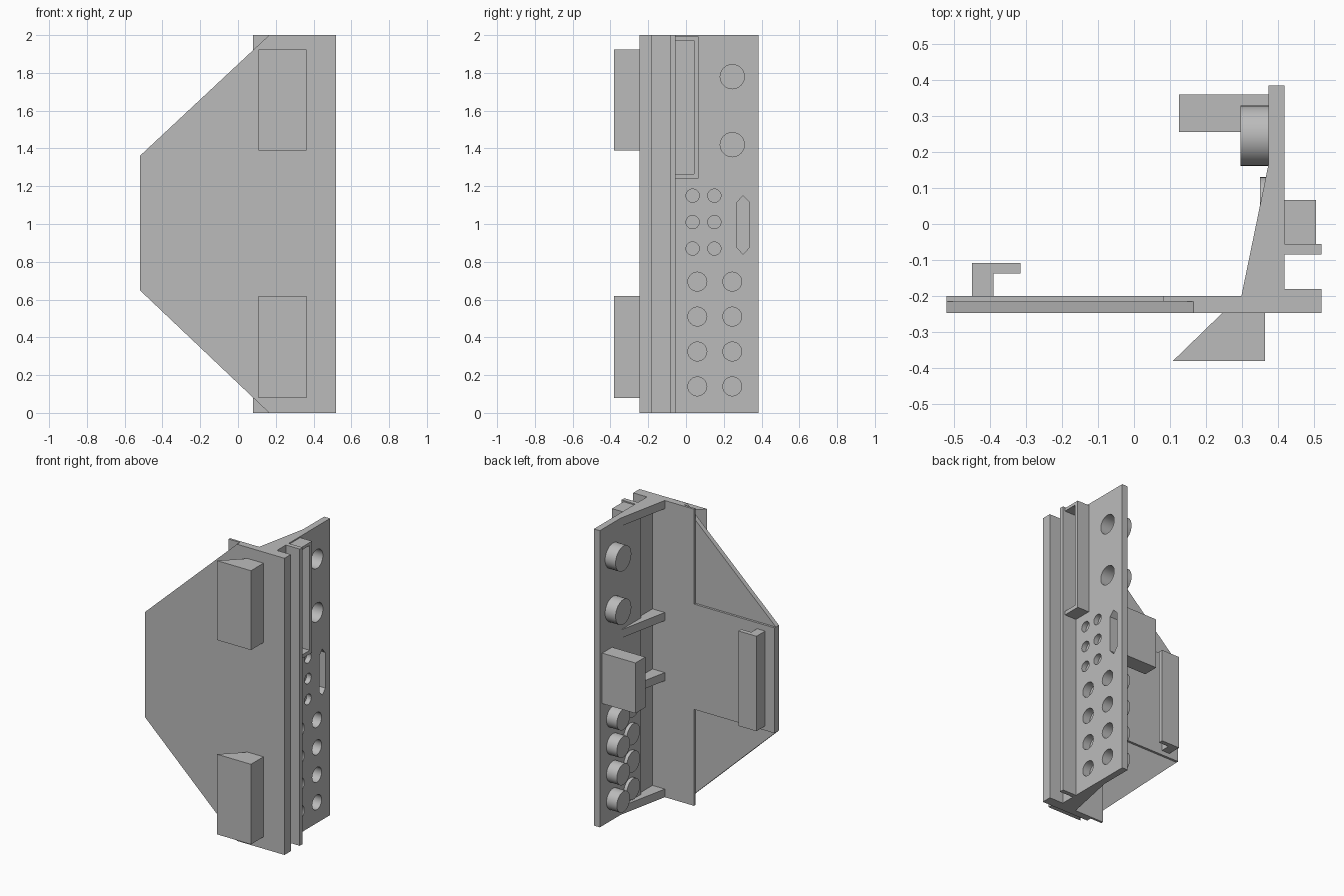
import bpy, bmesh, math
from mathutils import Matrix

if "Cube" in bpy.data.objects:
    bpy.data.objects.remove(bpy.data.objects["Cube"])

grey = bpy.data.materials.new("plain grey")
grey.diffuse_color = (0.5, 0.5, 0.5, 1)
grey.use_nodes = True
grey.node_tree.nodes["Principled BSDF"].inputs["Base Color"].default_value = grey.diffuse_color


def add(name, bm):
    bmesh.ops.recalc_face_normals(bm, faces=bm.faces)
    mesh = bpy.data.meshes.new(name)
    bm.to_mesh(mesh)
    bm.free()
    ob = bpy.data.objects.new(name, mesh)
    bpy.context.collection.objects.link(ob)
    mesh.materials.append(grey)
    return ob


def prism(bm, pts, lo, hi, axis="z"):
    """Extrude a 2D outline: (x,y) along z, (x,z) along y, (y,z) along x."""
    place = {"z": lambda a, b, c: (a, b, c),
             "y": lambda a, b, c: (a, c, b),
             "x": lambda a, b, c: (c, a, b)}[axis]
    bot = [bm.verts.new(place(a, b, lo)) for a, b in pts]
    top = [bm.verts.new(place(a, b, hi)) for a, b in pts]
    bm.faces.new(bot[::-1])
    bm.faces.new(top)
    n = len(pts)
    for i in range(n):
        bm.faces.new((bot[i], bot[(i + 1) % n], top[(i + 1) % n], top[i]))


def part(name, pts, lo, hi, axis="z"):
    bm = bmesh.new()
    prism(bm, pts, lo, hi, axis)
    return add(name, bm)


def rect(a0, a1, b0, b1):
    return [(a0, b0), (a1, b0), (a1, b1), (a0, b1)]


def circle(y, z, r, n=32):
    return [(y + r * math.cos(2 * math.pi * i / n),
             z + r * math.sin(2 * math.pi * i / n)) for i in range(n)]


def smooth(ob):
    bpy.ops.object.select_all(action="DESELECT")
    ob.select_set(True)
    bpy.context.view_layer.objects.active = ob
    bpy.ops.object.shade_smooth_by_angle(angle=math.radians(30))


def cut(ob, cutter):
    mod = ob.modifiers.new("cut", "BOOLEAN")
    mod.operation = "DIFFERENCE"
    mod.solver = "EXACT"
    mod.object = cutter
    bpy.context.view_layer.objects.active = ob
    bpy.ops.object.modifier_apply(modifier=mod.name)


# Front plate with sloped corners, and its thin stepped backing
part("front_plate", [(-0.52, 0.65), (0.165, 0), (0.52, 0), (0.52, 2),
                     (0.165, 2), (-0.52, 1.36)], -0.247, -0.215, "y")
part("plate_backing", [(0.08, 0), (0.52, 0), (0.52, 2), (0.08, 2), (0.08, 1.36),
                       (-0.52, 1.36), (-0.52, 0.65), (0.08, 0.65)], -0.215, -0.2, "y")
part("plate_edge_rib", rect(0.417, 0.52, -0.2, -0.18), 0, 2)

# Front wedge blocks
for z0, z1 in ((0.08, 0.62), (1.39, 1.925)):
    part("front_wedge", [(0.108, -0.38), (0.363, -0.38), (0.363, -0.247),
                         (0.245, -0.247)], z0, z1)

# Hooked catch behind the plate
part("hook_catch", [(-0.45, -0.2), (-0.39, -0.2), (-0.39, -0.138), (-0.315, -0.138),
                    (-0.315, -0.108), (-0.45, -0.108)], 0.68, 1.32)

# Side panel, thinner next to the front plate
panel = part("side_panel", [(0.39, -0.2), (0.417, -0.2), (0.417, 0.385),
                            (0.373, 0.385), (0.373, -0.055), (0.39, -0.055)], 0, 2)
part("side_flange", rect(0.417, 0.52, -0.085, -0.055), 0, 2)

# Open tray on the outside of the panel
part("side_tray", [(-0.055, 1.24), (0.067, 1.24), (0.067, 1.992), (-0.055, 1.992),
                   (-0.055, 1.972), (0.043, 1.972), (0.043, 1.265), (-0.055, 1.265)],
     0.417, 0.505, "x")

# Triangular gussets between plate and panel
for z in (0, 0.785, 1.19, 1.945):
    part("gusset", [(0.298, -0.2), (0.39, -0.2), (0.39, -0.055), (0.373, -0.055),
                    (0.373, 0.165)], z, z + 0.055)

# Round sockets: y, z, hole radius, outer radius, inner end
sockets = [(0.245, z, 0.064, 0.084, 0.295) for z in (1.42, 1.78)]
for z in (0.14, 0.325, 0.51, 0.695):
    sockets += [(0.245, z, 0.05, 0.07, 0.295), (0.06, z, 0.05, 0.07, 0.35)]

cutters = bmesh.new()
for y, z, r, outer, x0 in sockets:
    prism(cutters, circle(y, z, r), 0.36, 0.43, "x")
    bm = bmesh.new()
    profile = [(0, x0), (outer, x0), (outer, 0.373), (r, 0.373), (r, x0 + 0.012), (0, x0 + 0.012)]
    vs = [bm.verts.new((x, y + d, z)) for d, x in profile]
    es = [bm.edges.new(p) for p in zip(vs, vs[1:])]
    bmesh.ops.spin(bm, geom=vs + es, cent=(0, y, z), axis=(1, 0, 0),
                   angle=2 * math.pi, steps=32)
    bmesh.ops.remove_doubles(bm, verts=bm.verts, dist=1e-4)
    smooth(add("round_socket", bm))

# Small blind holes and the pointed slot
for y in (0.035, 0.15):
    for z in (0.87, 1.01, 1.15):
        prism(cutters, circle(y, z, 0.035), 0.383, 0.43, "x")
slot = [(0.302, 0.84), (0.335, 0.875), (0.335, 1.115), (0.302, 1.15),
        (0.27, 1.115), (0.27, 0.875)]
prism(cutters, slot, 0.15, 0.43, "x")
cutter = add("hole_cutter", cutters)

# Box behind the slot
slot_box = part("slot_box", rect(0.255, 0.36, 0.825, 1.165), 0.125, 0.373, "x")
slot_cutter = part("slot_cutter", slot, 0.15, 0.43, "x")
cut(panel, cutter)
cut(slot_box, slot_cutter)
smooth(panel)
for helper in (cutter, slot_cutter):
    bpy.data.objects.remove(helper)
